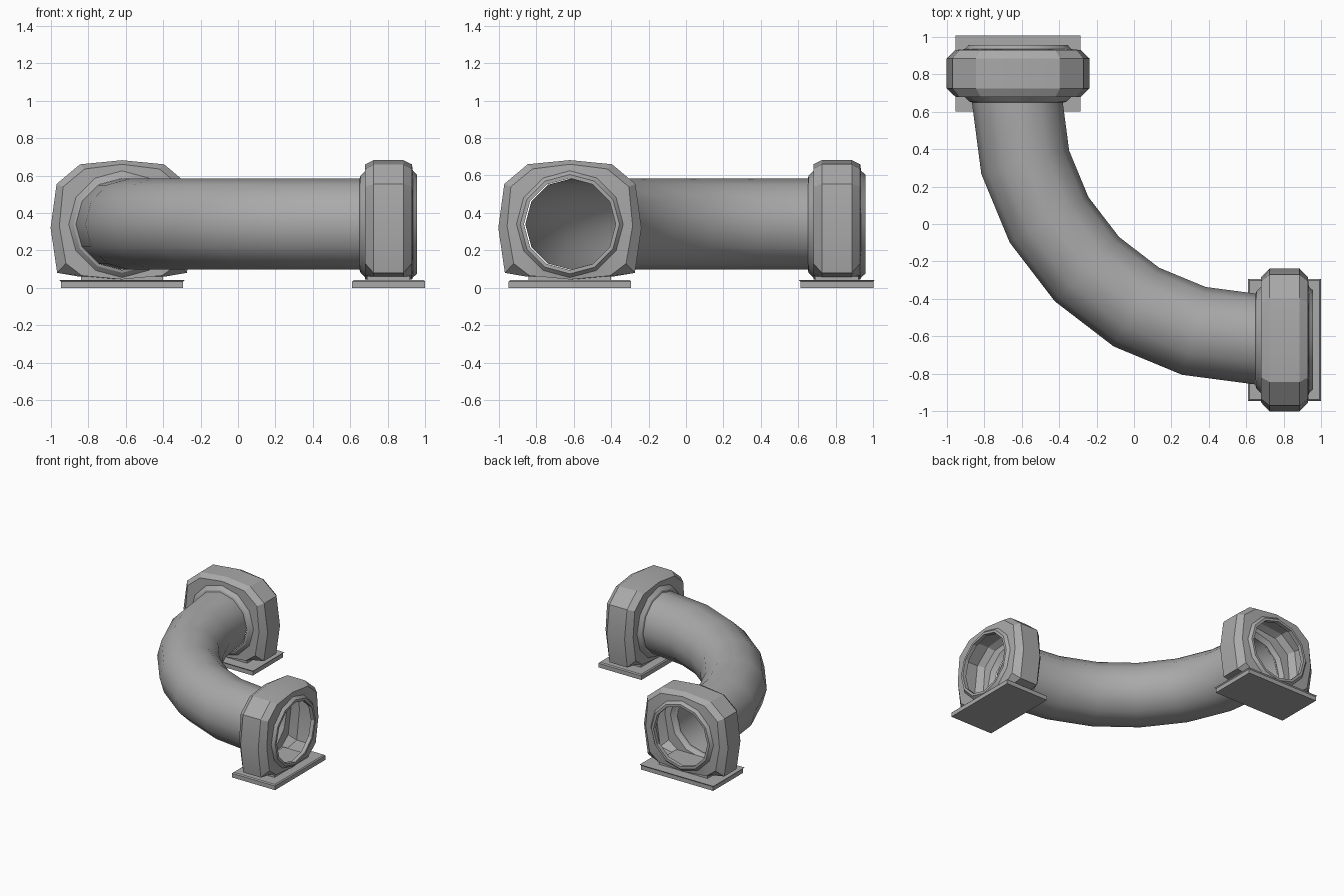
import bpy, bmesh
from math import sin, cos, radians, pi

if "Cube" in bpy.data.objects:
    bpy.data.objects.remove(bpy.data.objects["Cube"], do_unlink=True)

GREY = (0.4, 0.4, 0.4, 1)
metal = bpy.data.materials.new("grey metal")
metal.use_nodes = True
metal.diffuse_color = GREY
metal.node_tree.nodes["Principled BSDF"].inputs["Base Color"].default_value = GREY

AXIS, MID_Z, SIDES = -0.62, 0.34, 12


def finish(name, bm, smooth=30):
    bmesh.ops.recalc_face_normals(bm, faces=bm.faces)
    mesh = bpy.data.meshes.new(name)
    bm.to_mesh(mesh)
    bm.free()
    mesh.materials.append(metal)
    obj = bpy.data.objects.new(name, mesh)
    bpy.context.collection.objects.link(obj)
    bpy.ops.object.select_all(action="DESELECT")
    obj.select_set(True)
    bpy.context.view_layer.objects.active = obj
    bpy.ops.object.shade_smooth_by_angle(angle=radians(smooth))
    return obj


def loft(name, rings, smooth=30):
    """Open tube through a list of rings with equal point counts."""
    bm = bmesh.new()
    loops = [[bm.verts.new(p) for p in ring] for ring in rings]
    for a, b in zip(loops, loops[1:]):
        for i in range(len(a)):
            j = (i + 1) % len(a)
            bm.faces.new((a[i], a[j], b[j], b[i]))
    return finish(name, bm, smooth)


def circle(r):
    """Points (across, height), starting at the top."""
    return [(r * sin(2 * pi * i / SIDES), MID_Z + r * cos(2 * pi * i / SIDES))
            for i in range(SIDES)]


def mirrored(half):
    """Complete an outline given from top centre to bottom centre."""
    return half + [(-u, z) for u, z in half[-2:0:-1]]


def place(s, u, z, swap):
    """Point at s along the pipe end, u across it."""
    return (AXIS + u, s, z) if swap else (s, AXIS + u, z)


def block(name, s0, s1, half, z0, z1, swap, bevel):
    bm = bmesh.new()
    bmesh.ops.create_cube(bm, size=1)
    for v in bm.verts:
        s = s1 if v.co.x > 0 else s0
        v.co = place(s, 2 * half * v.co.y, z1 if v.co.z > 0 else z0, swap)
    top = [e for e in bm.edges if all(v.co.z == z1 for v in e.verts)] or \
          [e for e in bm.edges if all(v.co.z > (z0 + z1) / 2 for v in e.verts)]
    bmesh.ops.bevel(bm, geom=top, offset=bevel, segments=1, affect="EDGES")
    return finish(name, bm)


# Elbow pipe: quarter turn in six straight segments
rings = []
for k in range(7):
    a = radians(15 * k)
    rings.append([(0.65 - (1.275 + u) * cos(a), 0.66 - (1.275 + u) * sin(a), z)
                  for u, z in circle(0.243)])
loft("elbow_pipe", rings, 40)

# Flange outlines
outer = mirrored([(0, 0.682), (0.225, 0.66), (0.35, 0.555), (0.382, 0.32),
                  (0.347, 0.08), (0.23, 0.06), (0, 0.045)])
middle = mirrored([(0, 0.66), (0.2, 0.635), (0.315, 0.54), (0.335, 0.33),
                   (0.3, 0.13), (0.215, 0.065), (0, 0.045)])
sections = [(0.65, circle(0.245)), (0.655, circle(0.26)), (0.68, circle(0.285)),
            (0.68, middle), (0.725, outer), (0.885, outer), (0.93, middle),
            (0.935, circle(0.285)), (0.957, circle(0.265)),
            (0.957, circle(0.245)), (0.925, circle(0.245))]

# Both pipe ends: hollow flange, neck and foot plate
for side, swap in (("left", False), ("back", True)):
    loft(side + "_flange", [[place(s, u, z, swap) for u, z in outline]
                            for s, outline in sections], 25)
    block(side + "_neck", 0.69, 0.92, 0.22, 0.02, 0.07, swap, 0.01)
    block(side + "_foot_plate", 0.61, 1.0, 0.327, 0, 0.042, swap, 0.008)
